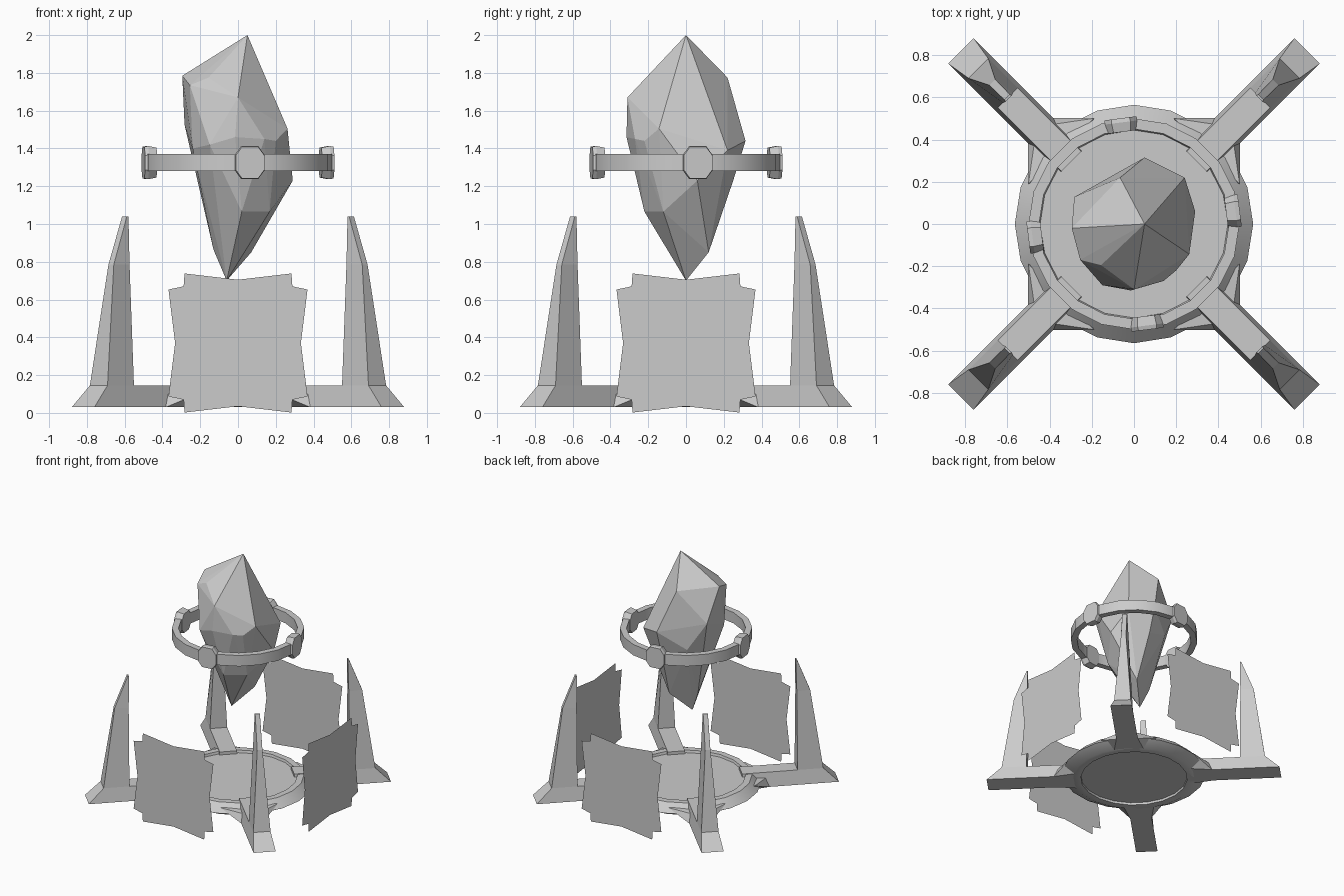
import bpy, bmesh, math
from mathutils import Matrix

if "Cube" in bpy.data.objects:
    bpy.data.objects.remove(bpy.data.objects["Cube"])

stone = bpy.data.materials.new("grey_stone")
stone.use_nodes = True
grey = (0.6, 0.6, 0.6, 1)
stone.diffuse_color = grey
stone.node_tree.nodes["Principled BSDF"].inputs["Base Color"].default_value = grey


def finish(name, bm, turn=0.0, smooth=False):
    """Turn a bmesh into a named object, spun about the z axis."""
    bmesh.ops.transform(bm, matrix=Matrix.Rotation(turn, 4, "Z"), verts=bm.verts)
    mesh = bpy.data.meshes.new(name)
    bm.to_mesh(mesh)
    bm.free()
    mesh.materials.append(stone)
    obj = bpy.data.objects.new(name, mesh)
    bpy.context.collection.objects.link(obj)
    if smooth:
        bpy.ops.object.select_all(action="DESELECT")
        obj.select_set(True)
        bpy.context.view_layer.objects.active = obj
        bpy.ops.object.shade_smooth_by_angle(angle=math.radians(30))
    return obj


def hull(name, points, turn=0.0):
    bm = bmesh.new()
    for p in points:
        bm.verts.new(p)
    result = bmesh.ops.convex_hull(bm, input=bm.verts)
    loose = [v for v in bm.verts if not v.link_faces]
    bmesh.ops.delete(bm, geom=loose, context="VERTS")
    bmesh.ops.dissolve_limit(bm, angle_limit=math.radians(2),
                             verts=bm.verts, edges=bm.edges)
    bmesh.ops.recalc_face_normals(bm, faces=bm.faces)
    return finish(name, bm, turn)


def loft(name, sections, turn=0.0):
    """Join a stack of rings, capping both ends."""
    bm = bmesh.new()
    rings = [[bm.verts.new(p) for p in s] for s in sections]
    n = len(rings[0])
    for a, b in zip(rings, rings[1:]):
        for i in range(n):
            j = (i + 1) % n
            bm.faces.new((a[i], a[j], b[j], b[i]))
    bm.faces.new(rings[0])
    bm.faces.new(rings[-1])
    bmesh.ops.recalc_face_normals(bm, faces=bm.faces)
    return finish(name, bm, turn)


def lathe(name, profile, closed, sides=20):
    bm = bmesh.new()
    verts = [bm.verts.new((r, 0, z)) for r, z in profile]
    pairs = list(zip(verts, verts[1:]))
    if closed:
        pairs.append((verts[-1], verts[0]))
    edges = [bm.edges.new(p) for p in pairs]
    bmesh.ops.spin(bm, geom=verts + edges, cent=(0, 0, 0), axis=(0, 0, 1),
                   angle=math.tau, steps=sides, use_duplicate=False)
    bmesh.ops.remove_doubles(bm, verts=bm.verts, dist=0.001)
    bmesh.ops.recalc_face_normals(bm, faces=bm.faces)
    return finish(name, bm, smooth=True)


# Round pedestal with a raised rim and a recessed underside
lathe("pedestal", [(0, .12), (.445, .12), (.45, .14), (.5, .14), (.565, .075),
                   (.48, .03), (.42, .03), (.42, .05), (0, .05)], False)

# Four diagonal arms, each with a tapered pillar and a pointed brace
for k in range(4):
    turn = math.radians(45 + 90 * k)
    low, high = .03, .145
    hull(f"arm_{k + 1}",
         [(r, s * .085, low) for r in (.42, 1.16) for s in (-1, 1)] +
         [(r, s * .066, high) for r in (.42, 1.043) for s in (-1, 1)], turn)
    sections = []
    for z, r_in, r_out, w_in, w_out in ((high, .845, 1.043, .066, .066),
                                        (.785, .845, .95, .033, .02),
                                        (1.04, .84, .85, .02, .018)):
        sections.append([(r_in, -w_in, z), (r_out, -w_out, z),
                         (r_out, w_out, z), (r_in, w_in, z)])
    loft(f"pillar_{k + 1}", sections, turn)
    brace = []
    for s in (-1, 1):
        brace += [(.626, s * .085, low), (.44, s * .12, low),
                  (.488, s * .22, .11), (.6, s * .07, .1)]
    hull(f"brace_{k + 1}", brace, turn)

# Ragged-edged flat panels on three sides
quarter = [(.333, 0), (.368, .283), (.288, .3), (.283, .368), (0, .335)]
half = quarter + [(-x, z) for x, z in quarter[-2::-1]]
outline = half + [(x, -z) for x, z in half[-2:0:-1]]
for name, degrees in (("front_panel", 0), ("left_panel", 90), ("back_panel", 180)):
    bm = bmesh.new()
    bm.faces.new([bm.verts.new((x, -.85, z + .37)) for x, z in outline])
    finish(name, bm, math.radians(degrees))

# Floating ring with four eight-sided studs
lathe("floating_ring", [(.45, 1.28), (.5, 1.28), (.5, 1.37), (.45, 1.37)], True)
for k in range(4):
    stud = []
    for r, grow in ((.44, .9), (.485, 1), (.505, .95)):
        stud.append([(r, t * grow, 1.325 + h * grow) for t, h in
                     ((-.08, -.04), (-.045, -.088), (.045, -.088), (.08, -.04),
                      (.08, .04), (.045, .088), (-.045, .088), (-.08, .04))])
    loft(f"ring_stud_{k + 1}", stud, math.radians(7.3 + 90 * k))

# Irregular faceted crystal
hull("crystal", [
    (.05, 0, 2), (0, -.31, 1.67), (-.295, -.02, 1.785), (-.066, .22, 1.775),
    (-.156, -.195, 1.775), (-.255, -.17, 1.735), (-.15, -.29, 1.42),
    (.262, -.143, 1.505), (.2, -.22, 1.44), (-.015, -.315, 1.46),
    (.14, -.27, 1.45), (.05, .315, 1.44), (.24, .22, 1.39), (.29, .06, 1.23),
    (-.283, .128, 1.525), (-.225, 0, 1.29), (-.24, -.16, 1.4),
    (.05, .25, 1.23), (-.15, .2, 1.3), (.167, -.12, 1.065), (.02, -.22, 1.065),
    (.07, .12, .85), (-.13, .03, .865), (-.06, 0, .7)])
